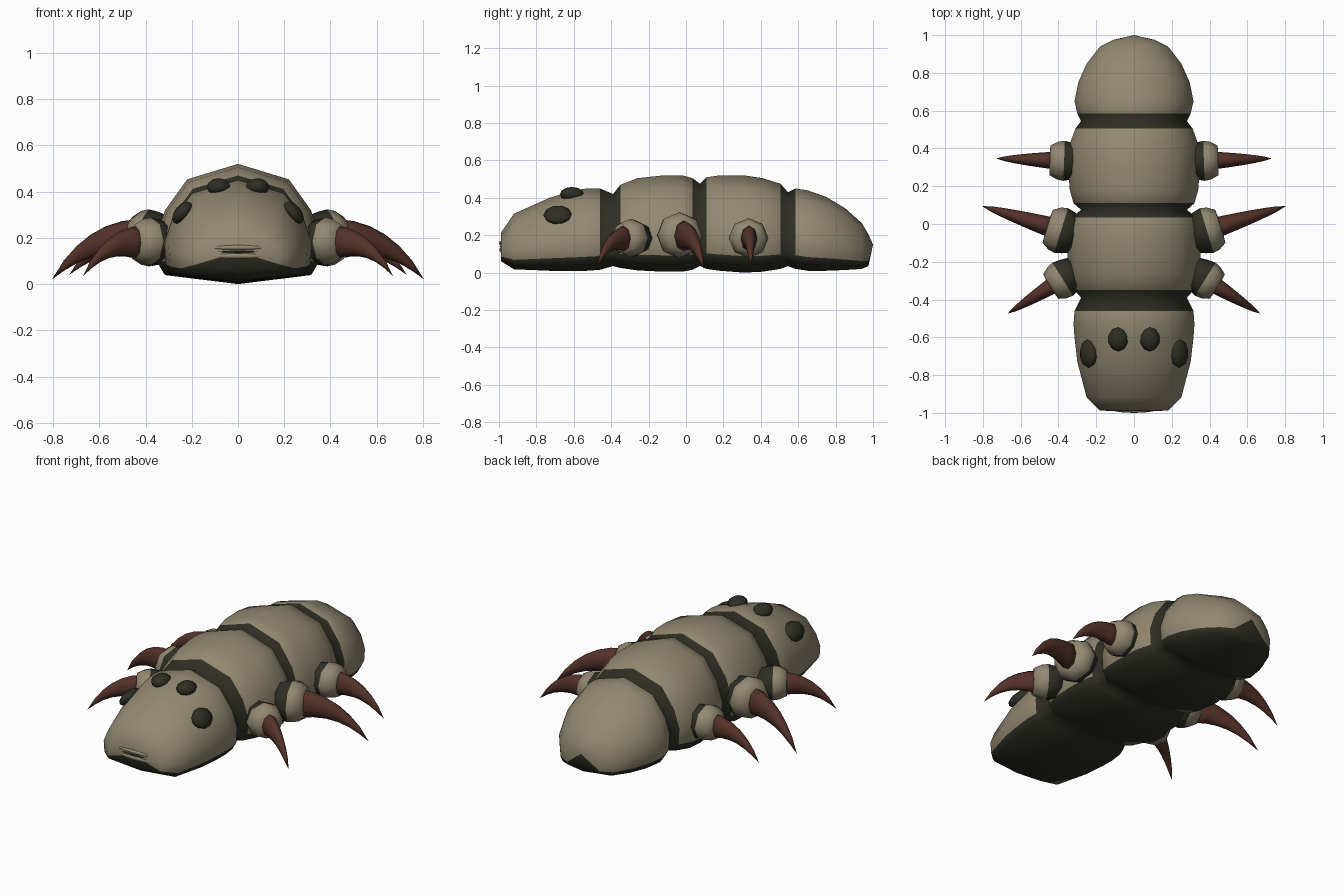
import bpy, bmesh, math
from mathutils import Vector, Matrix

if "Cube" in bpy.data.objects:
    bpy.data.objects.remove(bpy.data.objects["Cube"])


def material(name, rgb):
    m = bpy.data.materials.new(name)
    m.diffuse_color = (*rgb, 1)
    m.use_nodes = True
    m.node_tree.nodes["Principled BSDF"].inputs["Base Color"].default_value = m.diffuse_color
    return m


TAN = material("tan shell", (0.29, 0.25, 0.165))
DARK = material("dark olive", (0.028, 0.028, 0.018))
BROWN = material("claw brown", (0.09, 0.032, 0.022))


def finish(name, bm, mats):
    bmesh.ops.recalc_face_normals(bm, faces=bm.faces)
    me = bpy.data.meshes.new(name)
    bm.to_mesh(me)
    bm.free()
    for m in mats:
        me.materials.append(m)
    me.shade_smooth()
    ob = bpy.data.objects.new(name, me)
    bpy.context.collection.objects.link(ob)
    return ob


def loft(name, rings, mats, start, end, rule=lambda i, j: 0):
    """Skin closed rings, closing both ends to a point; rule gives the colour."""
    bm = bmesh.new()
    vs = [[bm.verts.new(p) for p in r] for r in rings]
    n = len(rings[0])
    for i in range(len(vs) - 1):
        for j in range(n):
            k = (j + 1) % n
            f = bm.faces.new((vs[i][j], vs[i][k], vs[i + 1][k], vs[i + 1][j]))
            f.material_index = rule(i, j)
    for ring, tip, i in ((vs[0], start, 0), (vs[-1], end, len(vs) - 2)):
        t = bm.verts.new(tip)
        for j in range(n):
            f = bm.faces.new((ring[j], ring[(j + 1) % n], t))
            f.material_index = rule(i, j)
    return finish(name, bm, mats)


def ellipsoid(name, loc, scale, rot, mat, seg=10, rows=6):
    bm = bmesh.new()
    mx = Matrix.Translation(loc) @ Matrix.Rotation(rot, 4, 'Y') @ Matrix.Diagonal((*scale, 1))
    bmesh.ops.create_uvsphere(bm, u_segments=seg, v_segments=rows, radius=1, matrix=mx)
    return finish(name, bm, [mat])


# Body: stations are y, half width, top, bottom, dark band from here on
stations = [
    (-0.988, 0.18, 0.215, 0.06, 0), (-0.92, 0.25, 0.315, 0.018, 0),
    (-0.73, 0.30, 0.40, 0.010, 0), (-0.60, 0.315, 0.44, 0.008, 0),
    (-0.53, 0.32, 0.45, 0.010, 0), (-0.46, 0.315, 0.45, 0.015, 1),
    (-0.39, 0.28, 0.42, 0.035, 1), (-0.35, 0.315, 0.47, 0.025, 0),
    (-0.26, 0.345, 0.505, 0.012, 0), (-0.12, 0.355, 0.52, 0.005, 0),
    (-0.02, 0.35, 0.52, 0.005, 0), (0.035, 0.33, 0.505, 0.015, 1),
    (0.075, 0.28, 0.475, 0.035, 1), (0.11, 0.32, 0.51, 0.02, 0),
    (0.18, 0.34, 0.52, 0.01, 0), (0.31, 0.35, 0.52, 0.0, 0),
    (0.41, 0.345, 0.505, 0.005, 0), (0.505, 0.31, 0.475, 0.02, 1),
    (0.545, 0.28, 0.43, 0.035, 1), (0.585, 0.30, 0.45, 0.02, 0),
    (0.65, 0.315, 0.44, 0.01, 0), (0.75, 0.295, 0.405, 0.01, 0),
    (0.85, 0.25, 0.345, 0.014, 0), (0.94, 0.18, 0.265, 0.02, 0),
    (0.975, 0.11, 0.205, 0.035, 0),
]
half = [(0, 1), (0.62, 0.87), (0.89, 0.61), (1, 0.38), (0.98, 0.17), (0.90, 0.075)]
section = half + [(0, 0)] + [(-u, v) for u, v in reversed(half[1:])]
rings = [[Vector((u * w, y, b + v * (t - b))) for u, v in section]
         for y, w, t, b, _ in stations]
belly = range(4, 8)
loft("segmented_body", rings, [TAN, DARK], (0, -0.992, 0.14), (0, 1.0, 0.15),
     lambda i, j: 1 if stations[i][4] or j in belly else 0)

# Mouth: two lips with a dark slit between
ellipsoid("upper_lip", (0, -0.982, 0.158), (0.12, 0.018, 0.012), 0, TAN, 12)
ellipsoid("lower_lip", (0, -0.982, 0.122), (0.12, 0.016, 0.014), 0, TAN, 12)
ellipsoid("mouth_slit", (0, -0.984, 0.140), (0.10, 0.012, 0.005), 0, DARK, 12)

# Legs: joint centre, claw tip, knuckle radius
legs = {
    "front": ((0.39, -0.30, 0.185), (0.67, -0.475, 0.035), 0.10),
    "middle": ((0.40, -0.03, 0.20), (0.805, 0.095, 0.02), 0.12),
    "rear": ((0.385, 0.335, 0.185), (0.73, 0.347, 0.04), 0.103),
}
for s, side in ((1, "right"), (-1, "left")):
    # Eyes
    ellipsoid(f"{side}_inner_eye", (s * 0.084, -0.61, 0.42), (0.053, 0.064, 0.038), 0, DARK)
    ellipsoid(f"{side}_outer_eye", (s * 0.24, -0.685, 0.308), (0.06, 0.078, 0.034),
              s * math.radians(50), DARK)
    for pos, (joint, tip, r) in legs.items():
        c = Vector((s * joint[0], joint[1], joint[2]))
        e = Vector((s * tip[0], tip[1], tip[2]))
        d = Vector((e.x - c.x, e.y - c.y, 0)).normalized()
        across, up = d.cross(Vector((0, 0, 1))), Vector((0, 0, 1))

        def oval(p, rh, rv):
            return [p + across * rh * math.cos(a * math.pi / 4)
                    + up * rv * math.sin(a * math.pi / 4) for a in range(8)]

        # Knuckle, dark next to the body
        prof = [(-0.10, 0.8), (-0.055, 0.95), (-0.015, 1.03), (0.02, 0.97), (0.06, 0.76)]
        loft(f"{side}_{pos}_knuckle", [oval(c + d * o, r * k, r * k) for o, k in prof],
             [TAN, DARK], c - d * 0.10, c + d * 0.065, lambda i, j: 1 if i < 2 else 0)
        # Curved claw tapering to its tip
        p0 = c + d * 0.03 - up * 0.005
        p1 = p0.lerp(e, 0.6)
        p1.z = c.z + 0.02
        claw = []
        for q in range(6):
            t = q / 6
            p = p0 * (1 - t) ** 2 + p1 * 2 * t * (1 - t) + e * t * t
            k = r * (1 - t) ** 0.75
            claw.append(oval(p, 0.46 * k, 0.72 * k))
        loft(f"{side}_{pos}_claw", claw, [BROWN], p0, e)
